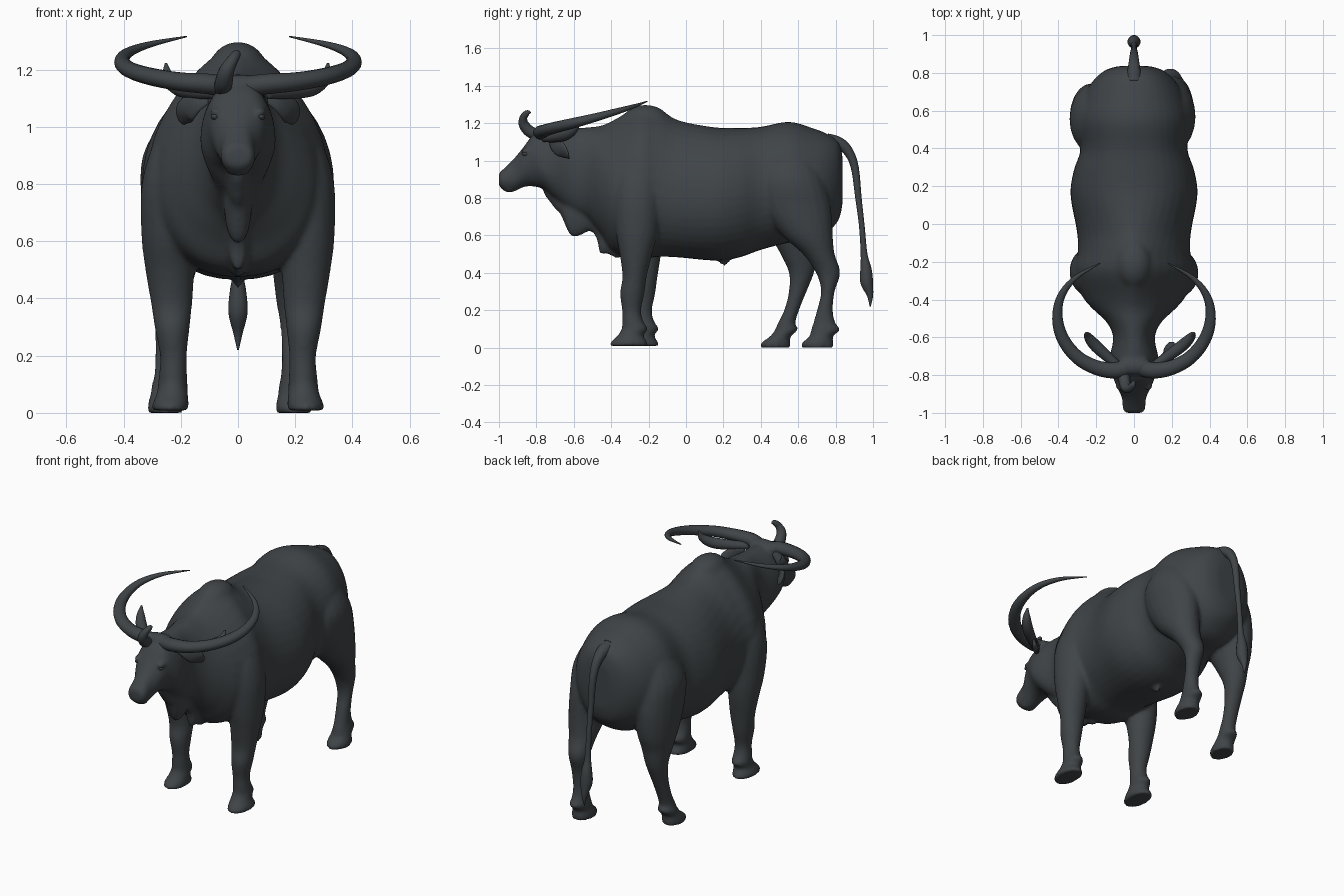
import bpy, bmesh, math
from mathutils import Vector, Matrix

hide = bpy.data.materials.new("dark_grey_hide")
hide.diffuse_color = (0.050, 0.058, 0.063, 1)


def spline(rows, steps=4):
    """Catmull-Rom interpolation of rows of numbers."""
    out = []
    for i in range(len(rows) - 1):
        a, b, c, d = (rows[max(0, min(len(rows) - 1, i + k))] for k in (-1, 0, 1, 2))
        for s in range(steps):
            t = s / steps
            out.append([0.5 * (2 * q + (r - p) * t + (2 * p - 5 * q + 4 * r - u) * t * t
                               + (3 * q - p - 3 * r + u) * t ** 3)
                        for p, q, r, u in zip(a, b, c, d)])
    return out + [list(rows[-1])]


def loft(bm, rings):
    """Closed skin through equal-sized rings of points."""
    vs = [[bm.verts.new(p) for p in r] for r in rings]
    n = len(vs[0])
    faces = [bm.faces.new((a[i], a[(i + 1) % n], b[(i + 1) % n], b[i]))
             for a, b in zip(vs, vs[1:]) for i in range(n)]
    faces += [bm.faces.new(vs[0]), bm.faces.new(vs[-1])]
    bmesh.ops.recalc_face_normals(bm, faces=faces)


def trunk(bm, rows, n=40):
    """Rows of y, bottom, top, half width, widest height, upper roundness."""
    rings = []
    for y, zb, zt, w, f, p in spline(rows):
        zc = zb + (zt - zb) * f
        ring = []
        for i in range(n):
            c, s = math.cos(2 * math.pi * i / n), math.sin(2 * math.pi * i / n)
            e = p if s > 0 else 0.9
            ring.append((math.copysign(abs(c) ** e * w, c), y,
                         zc + s * (zt - zc if s > 0 else zc - zb)))
        rings.append(ring)
    loft(bm, rings)


def leg(bm, rows, n=20):
    """Rows of z, x centre, x radius, front y, back y."""
    rings = []
    for z, x, rx, y0, y1 in spline(rows):
        rings.append([(x + rx * math.cos(a), (y0 + y1) / 2 + (y1 - y0) / 2 * math.sin(a), z)
                      for a in (2 * math.pi * i / n for i in range(n))])
    loft(bm, rings)


def tube(bm, rows, side=(0, 0, 1), n=14, flat=1.0, steps=5):
    """Rows of x, y, z, radius; flat scales the radius across the side axis."""
    pts = spline(rows, steps)
    rings = []
    for i, row in enumerate(pts):
        c = Vector(row[:3])
        d = Vector(pts[min(i + 1, len(pts) - 1)][:3]) - Vector(pts[max(i - 1, 0)][:3])
        u = d.cross(Vector(side)).normalized()
        v = u.cross(d).normalized()
        r = max(row[3], 0.002)
        rings.append([c + u * r * math.cos(a) + v * r * flat * math.sin(a)
                      for a in (2 * math.pi * k / n for k in range(n))])
    loft(bm, rings)


def blob(bm, centre, size):
    m = Matrix.Translation(centre) @ Matrix.Diagonal((*size, 1))
    bmesh.ops.create_uvsphere(bm, u_segments=24, v_segments=16, radius=1, matrix=m)


def finish(bm, name, remesh=0):
    me = bpy.data.meshes.new(name)
    bm.to_mesh(me)
    bm.free()
    ob = bpy.data.objects.new(name, me)
    bpy.context.collection.objects.link(ob)
    me.materials.append(hide)
    me.polygons.foreach_set("use_smooth", [True] * len(me.polygons))
    if remesh:
        m = ob.modifiers.new("fuse", 'REMESH')
        m.mode, m.voxel_size, m.use_smooth_shade = 'VOXEL', remesh, True
        s = ob.modifiers.new("soften", 'SMOOTH')
        s.factor, s.iterations = 0.5, 5
    return ob


# Body: head, neck, barrel and rump in one loft, fused with the legs
bm = bmesh.new()
trunk(bm, [
    (-1.00, .860, .935, .050, .5, .7), (-.97, .840, .960, .060, .45, .75),
    (-.92, .835, 1.01, .064, .45, .8), (-.87, .858, 1.07, .088, .55, .8),
    (-.82, .862, 1.135, .108, .55, .8), (-.76, .845, 1.165, .130, .36, 1.1),
    (-.70, .79, 1.168, .128, .42, 1), (-.60, .72, 1.172, .110, .5, 1),
    (-.52, .68, 1.178, .145, .45, 1), (-.45, .60, 1.188, .218, .42, 1.3),
    (-.38, .505, 1.22, .275, .42, 1.5), (-.25, .475, 1.295, .318, .42, 1.65),
    (-.15, .485, 1.28, .298, .42, 1.6), (-.04, .482, 1.215, .302, .42, 1.25),
    (.15, .465, 1.178, .336, .46, .95), (.28, .48, 1.174, .320, .48, .88),
    (.40, .522, 1.18, .282, .5, .88), (.55, .56, 1.207, .295, .5, .98),
    (.68, .57, 1.172, .262, .5, .95), (.76, .62, 1.14, .215, .5, .9),
    (.815, .68, 1.10, .150, .5, .85), (.836, .76, 1.03, .08, .5, .9)])
# Rounded ridge of the hump
blob(bm, (0, -.215, 1.20), (.10, .13, .097))
# Dewlap folds under the throat and chest
trunk(bm, [(-.76, .82, .93, .03, .6, 1), (-.70, .742, .93, .045, .6, 1),
           (-.67, .71, .93, .045, .6, 1), (-.62, .602, .9, .048, .5, 1),
           (-.57, .597, .9, .050, .5, 1), (-.51, .622, .9, .05, .5, 1),
           (-.475, .575, .85, .04, .5, 1), (-.46, .502, .8, .035, .5, 1),
           (-.42, .50, .75, .04, .5, 1), (-.36, .470, .7, .04, .5, 1)], 24)
# Front legs with shoulders, one slightly behind the other
for sx, dy in ((1, 0), (-1, .058)):
    leg(bm, [(z, sx * x, rx, a + dy * k, b + dy * k) for z, x, rx, a, b, k in (
        (.008, .236, .063, -.405, -.205, 1), (.03, .236, .064, -.402, -.207, 1),
        (.065, .230, .055, -.365, -.228, 1), (.10, .228, .052, -.345, -.203, 1),
        (.14, .227, .049, -.342, -.228, 1), (.20, .226, .047, -.342, -.240, 1),
        (.29, .230, .060, -.353, -.222, 1), (.38, .232, .072, -.340, -.210, 1),
        (.50, .238, .086, -.355, -.180, .8), (.62, .240, .098, -.375, -.150, .4),
        (.80, .222, .115, -.390, -.130, 0), (.95, .190, .100, -.370, -.150, 0),
        (1.05, .15, .05, -.30, -.20, 0))])
# Hind legs, in mid stride
leg(bm, ((0, .195, .062, .618, .79), (.025, .195, .063, .62, .79), (.06, .195, .056, .66, .785),
         (.095, .195, .052, .668, .825), (.13, .195, .045, .68, .80),
         (.20, .195, .042, .70, .785), (.30, .195, .047, .722, .795),
         (.40, .192, .060, .695, .825), (.50, .200, .080, .625, .795),
         (.60, .205, .102, .515, .785), (.75, .200, .120, .405, .775),
         (.90, .195, .126, .385, .735), (1.03, .165, .09, .45, .67), (1.08, .15, .05, .50, .62)))
leg(bm, ((0, -.255, .060, .400, .560), (.025, -.255, .061, .402, .56), (.06, -.252, .056, .45, .56),
         (.095, -.25, .052, .475, .60), (.13, -.248, .045, .49, .585),
         (.20, -.245, .044, .525, .605), (.30, -.24, .050, .55, .645),
         (.40, -.235, .063, .55, .685), (.50, -.23, .085, .505, .705),
         (.60, -.225, .106, .45, .735), (.75, -.22, .120, .39, .745),
         (.90, -.205, .128, .375, .72), (1.03, -.17, .09, .44, .67), (1.08, -.15, .05, .50, .62)))
# Sheath, lower lip, nostrils, brow ridges and horn boss
blob(bm, (0, .205, .475), (.016, .03, .04))
blob(bm, (0, -.945, .85), (.045, .035, .022))
blob(bm, (0, -.755, 1.148), (.11, .045, .036))
for s in (1, -1):
    blob(bm, (s * .033, -.970, .910), (.027, .022, .028))
    blob(bm, (s * .078, -.845, 1.052), (.022, .040, .016))
finish(bm, "body", 0.0115)

# Eyes
bm = bmesh.new()
for s in (1, -1):
    blob(bm, (s * .080, -.855, 1.036), (.014, .022, .012))
finish(bm, "eyes")

# Long swept-back horns
for s, name in ((1, "right_horn"), (-1, "left_horn")):
    bm = bmesh.new()
    tube(bm, [(s * x, y, z, r) for x, y, z, r in (
        (.02, -.755, 1.140, .042), (.10, -.775, 1.150, .043), (.20, -.760, 1.158, .039),
        (.30, -.705, 1.175, .036), (.375, -.61, 1.198, .033), (.405, -.50, 1.226, .028),
        (.387, -.385, 1.258, .021), (.310, -.285, 1.288, .013), (.18, -.208, 1.316, .003))],
        flat=.85)
    finish(bm, name)

# Hanging ears, and curled upper ears behind the horns
for s, k, side in ((1, 1, "right"), (-1, .8, "left")):
    bm = bmesh.new()
    tube(bm, [(s * .105, -.725, 1.095, .015), (s * .145, -.705, 1.085, .036),
              (s * .180, -.670, 1.058, .045), (s * .190, -.640, 1.028, .030),
              (s * .190, -.625, 1.008, .004)], side=(s * .35, -1, .2), flat=.3)
    finish(bm, side + "_ear")
    bm = bmesh.new()
    tube(bm, [(s * x * k, y, z, r) for x, y, z, r in (
        (.10, -.755, 1.12, .022), (.18, -.70, 1.125, .028), (.26, -.64, 1.140, .031),
        (.305, -.595, 1.175, .022), (.315, -.575, 1.222, .004))])
    finish(bm, side + "_upper_ear")

# Curled tuft on the crown
bm = bmesh.new()
tube(bm, [(-.055, -.775, 1.13, .030), (-.050, -.835, 1.155, .031), (-.040, -.868, 1.195, .027),
          (-.020, -.868, 1.232, .020), (-.005, -.848, 1.255, .015), (-.002, -.830, 1.256, .004)],
     side=(1, 0, 0))
finish(bm, "crown_curl")

# Tail with tassel
bm = bmesh.new()
tube(bm, [(0, .755, 1.10, .045), (0, .82, 1.090, .034), (0, .87, 1.045, .026),
          (0, .903, .96, .021), (0, .922, .80, .017), (0, .940, .65, .015),
          (0, .952, .50, .018), (0, .962, .42, .030), (0, .966, .35, .034),
          (0, .984, .28, .017), (0, .985, .22, .003)], side=(1, 0, 0))
finish(bm, "tail")
